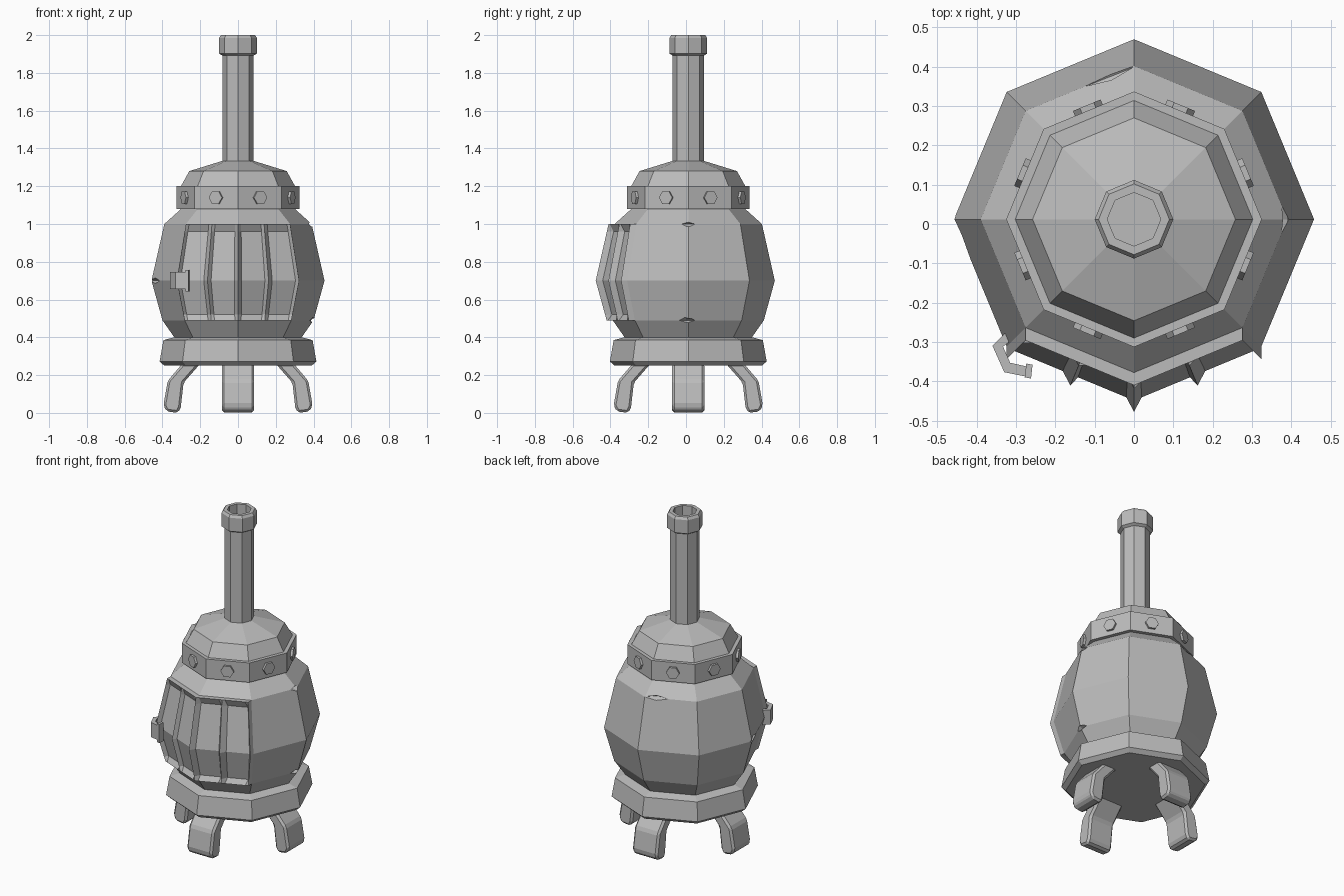
import bpy, bmesh
from math import sin, cos, pi, tau
from mathutils import Matrix, Vector

if "Cube" in bpy.data.objects:
    bpy.data.objects.remove(bpy.data.objects["Cube"])

CY = 0.012          # centre of the stove along y
SIDES = 8

iron = bpy.data.materials.new("cast_iron_grey")
iron.use_nodes = True
iron.diffuse_color = (0.5, 0.5, 0.5, 1)
iron.node_tree.nodes["Principled BSDF"].inputs["Base Color"].default_value = (0.5, 0.5, 0.5, 1)


def finish(name, bm):
    bmesh.ops.recalc_face_normals(bm, faces=bm.faces)
    mesh = bpy.data.meshes.new(name)
    bm.to_mesh(mesh)
    bm.free()
    mesh.materials.append(iron)
    obj = bpy.data.objects.new(name, mesh)
    bpy.context.collection.objects.link(obj)
    return obj


def skin(bm, rings, wrap=True):
    """Join successive rows of points with quads."""
    rows = [[bm.verts.new(p) for p in ring] for ring in rings]
    n = len(rows[0])
    for a, b in zip(rows, rows[1:]):
        for i in range(n if wrap else n - 1):
            j = (i + 1) % n
            bm.faces.new((a[i], a[j], b[j], b[i]))
    return rows


def lathe(name, profile):
    """Octagonal turned part, capped at both ends of the (radius, z) profile."""
    bm = bmesh.new()
    rows = skin(bm, [[(r * cos(tau * i / SIDES), CY + r * sin(tau * i / SIDES), z)
                      for i in range(SIDES)] for r, z in profile])
    bm.faces.new(rows[0])
    bm.faces.new(rows[-1])
    return finish(name, bm)


def prism(name, outline, place, thickness, bevel=0.0):
    """Extrude a 2D outline; place(u, v, w) maps it into space."""
    bm = bmesh.new()
    rows = skin(bm, [[place(u, v, w) for u, v in outline]
                     for w in (-thickness / 2, thickness / 2)])
    bm.faces.new(rows[0])
    bm.faces.new(rows[1])
    obj = finish(name, bm)
    if bevel:
        mod = obj.modifiers.new("Bevel", "BEVEL")
        mod.width = bevel
        mod.segments = 1
        mod.limit_method = 'ANGLE'
    return obj


# Turned parts
belly = [(0.33, 0.39), (0.40, 0.49), (0.458, 0.70), (0.39, 1.0), (0.29, 1.09)]
body = lathe("belly", belly)
lathe("base_ring", [(0.39, 0.25), (0.415, 0.272), (0.395, 0.385), (0.34, 0.40)])
lathe("neck_band", [(0.29, 1.08), (0.325, 1.08), (0.325, 1.2), (0.30, 1.2)])
lathe("dome", [(0.305, 1.195), (0.258, 1.28), (0.08, 1.335)])
lathe("chimney_pipe", [(0.083, 1.32), (0.083, 1.9)])
lathe("chimney_collar", [(0.08, 1.89), (0.1, 1.902), (0.1, 1.985),
                         (0.09, 2.0), (0.068, 2.0), (0.068, 1.91)])

# Worn chips along the edges of the belly
for i, (x, y, z, turn) in enumerate([(0.39, CY, 1.0, 0), (-0.06, 0.375, 1.0, 1.95),
                                     (-0.44, -0.03, 0.70, 0.35), (0.395, 0, 0.49, 0)]):
    bm = bmesh.new()
    bmesh.ops.create_uvsphere(bm, u_segments=4, v_segments=2, radius=1)
    bm.transform(Matrix.Translation((x, y, z)) @ Matrix.Rotation(turn, 4, 'Z')
                 @ Matrix.Diagonal((0.028, 0.07, 0.016, 1)))
    cutter = finish("chip_cutter", bm)
    cutter.hide_render = True
    cutter.hide_set(True)
    cut = body.modifiers.new("Chip", "BOOLEAN")
    cut.operation = 'DIFFERENCE'
    cut.solver = 'EXACT'
    cut.object = cutter


# Ribbed door: raised ridges around sunken panels, over two sides of the belly
def belly_radius(z):
    for (r0, z0), (r1, z1) in zip(belly, belly[1:]):
        if z0 <= z <= z1:
            return r0 + (r1 - r0) * (z - z0) / (z1 - z0)


def door_point(t, z, depth):
    r = belly_radius(z)
    x = abs(t) * r * sin(pi / 4)
    y = -r + abs(t) * r * (1 - cos(pi / 4))
    return (x if t > 0 else -x, CY + y - depth, z)


half = [(0.06, 0), (0.44, 0), (0.5, 1), (0.56, 0), (0.94, 0), (1.0, 1), (1.0, -1)]
columns = [(-t, k) for t, k in reversed(half)] + [(0, 1)] + half
levels = [(0.49, -1), (0.49, 1), (0.52, 0), (0.70, 0), (0.96, 0), (1.0, 1), (1.0, -1)]
heights = {-1: -0.012, 0: 0.003, 1: 0.032}
bm = bmesh.new()
skin(bm, [[door_point(t, z, heights[-1 if -1 in (k, m) else max(k, m)])
           for t, k in columns] for z, m in levels], wrap=False)
finish("ribbed_door", bm)

# Door latch: bent strap with an end plate
strap = [(-0.325, -0.275), (-0.36, -0.31), (-0.33, -0.377), (-0.275, -0.388),
         (-0.275, -0.362), (-0.315, -0.353), (-0.333, -0.312), (-0.305, -0.29)]
prism("latch_strap", strap, lambda u, v, w: (u, v, 0.70 + w), 0.09)
plate = [(-0.278, -0.39), (-0.262, -0.393), (-0.258, -0.358), (-0.274, -0.355)]
prism("latch_plate", plate, lambda u, v, w: (u, v, 0.70 + w), 0.115)

# Hexagonal bolts, one on each side of the band
hexagon = [(0.038 * cos(tau * i / 6), 0.038 * sin(tau * i / 6)) for i in range(6)]
for i in range(SIDES):
    a = tau * (i + 0.5) / SIDES
    out, side = Vector((cos(a), sin(a), 0)), Vector((-sin(a), cos(a), 0))
    centre = Vector((0, CY, 1.14)) + out * 0.302
    prism("band_bolt", hexagon,
          lambda u, v, w: centre + side * u + out * w + Vector((0, 0, v)), 0.024)

# Four bent legs
leg = [(0.20, 0.26), (0.295, 0.26), (0.372, 0.17), (0.395, 0.04),
       (0.378, 0.008), (0.318, 0.0), (0.303, 0.03), (0.288, 0.16)]
for i in range(4):
    a = tau * i / 4
    prism("leg", leg, lambda u, v, w: (u * cos(a) - w * sin(a),
                                       CY + u * sin(a) + w * cos(a), v), 0.17, 0.012)
